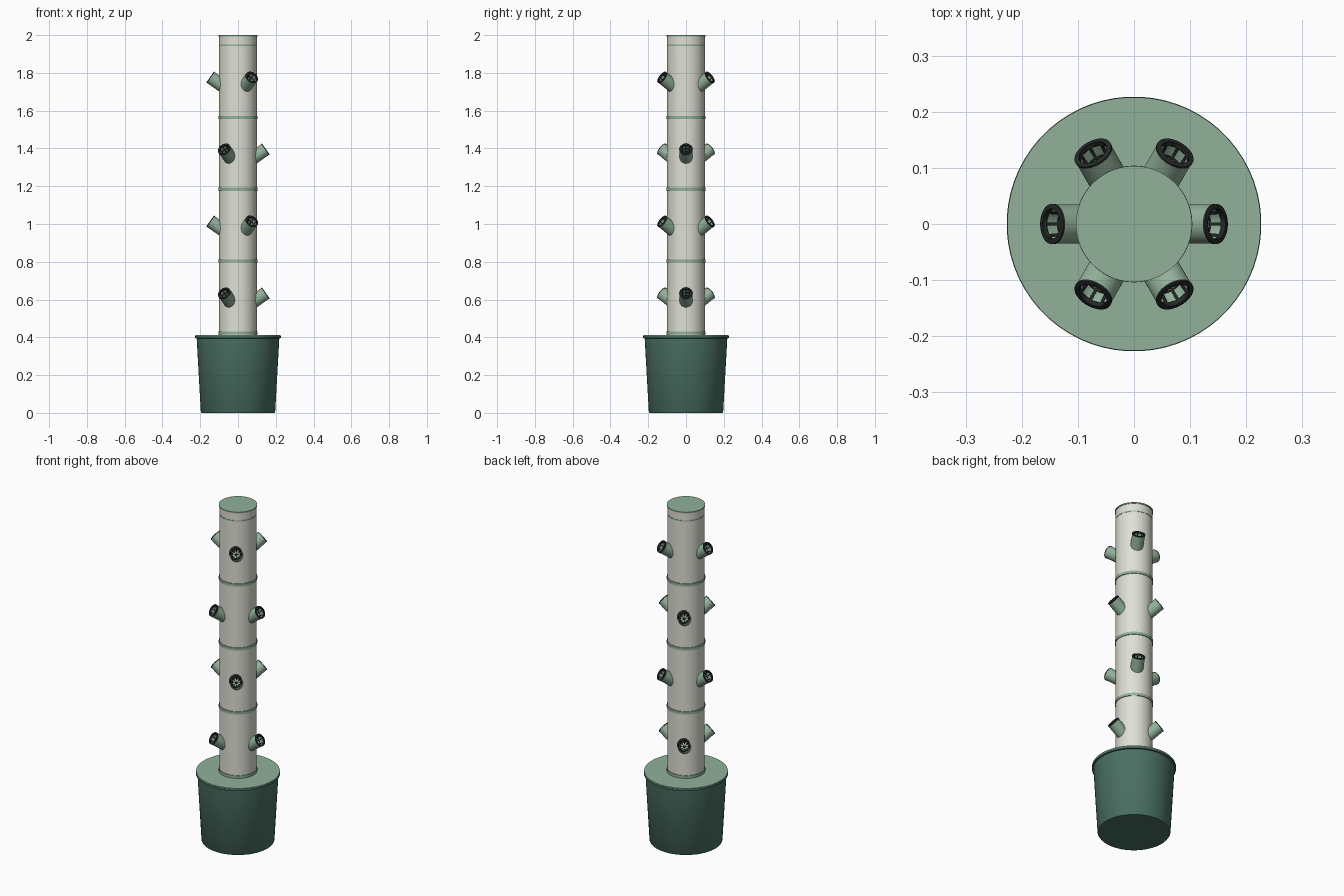
import bpy, bmesh, math
from mathutils import Matrix

cube = bpy.data.objects.get("Cube")
if cube:
    bpy.data.objects.remove(cube, do_unlink=True)


def material(name, rgb):
    lin = [((c / 255 + 0.055) / 1.055) ** 2.4 for c in rgb] + [1.0]
    m = bpy.data.materials.new(name)
    m.use_nodes = True
    m.diffuse_color = lin
    m.node_tree.nodes["Principled BSDF"].inputs["Base Color"].default_value = lin
    return m


CREAM = material("cream", (222, 223, 212))
SAGE = material("sage green", (146, 177, 154))
POT = material("deep green", (74, 112, 98))
BLACK = material("charcoal", (36, 41, 39))


def link(name, mesh, matrix=None):
    ob = bpy.data.objects.new(name, mesh)
    bpy.context.collection.objects.link(ob)
    if matrix:
        ob.matrix_world = matrix
    return ob


def smooth(ob):
    bpy.ops.object.select_all(action='DESELECT')
    ob.select_set(True)
    bpy.context.view_layer.objects.active = ob
    bpy.ops.object.shade_smooth_by_angle(angle=math.radians(35))


def lathe(name, profile, mat, segs=64, closed=False, skip=None):
    """Turn (radius, height) points about z; skip(row, seg) leaves openings."""
    bm = bmesh.new()
    rings = []
    for r, z in profile:
        angles = [math.tau * (s - 0.5) / segs for s in range(segs)]
        rings.append([bm.verts.new((r * math.cos(a), r * math.sin(a), z)) for a in angles])
    if closed:
        rings.append(rings[0])
    for row, (a, b) in enumerate(zip(rings, rings[1:])):
        for s in range(segs):
            if not (skip and skip(row, s)):
                t = (s + 1) % segs
                bm.faces.new((a[s], a[t], b[t], b[s]))
    bmesh.ops.remove_doubles(bm, verts=bm.verts, dist=1e-5)
    bmesh.ops.recalc_face_normals(bm, faces=bm.faces)
    mesh = bpy.data.meshes.new(name)
    bm.to_mesh(mesh)
    bm.free()
    mesh.materials.append(mat)
    ob = link(name, mesh)
    smooth(ob)
    return ob


def disc(name, r, z0, z1, mat):
    return lathe(name, [(0, z0), (r, z0), (r, z1), (0, z1)], mat)


# Reservoir pot and its lid
lathe("reservoir_pot", [(0, 0), (0.194, 0), (0.197, 0.004), (0.219, 0.395),
                        (0.227, 0.396), (0.227, 0.408), (0, 0.408)], POT)
disc("reservoir_lid", 0.226, 0.408, 0.412, SAGE)

# Tower column, joint rings and cap
column = disc("tower_column", 0.1, 0.41, 1.995, CREAM)
PITCH = 0.381
for i in range(4):
    z = 0.422 + PITCH * i
    disc(f"joint_ring_{i + 1}", 0.104, z - 0.008, z + 0.008, SAGE)
disc("upper_seam", 0.1012, 1.943, 1.949, SAGE)
disc("top_cap", 0.1035, 1.993, 2.0, SAGE)

# Planting port: hollow tube, lip and slotted basket, each around local z
tube = lathe("port_tube", [(0, -0.09), (0.035, -0.09), (0.035, 0), (0.032, 0),
                           (0.032, -0.087), (0, -0.087)], SAGE, 48)
lip = lathe("basket_lip", [(0.036, -0.002), (0.036, 0.002), (0.034, 0.003),
                           (0.027, 0.003), (0.027, -0.002)], BLACK, 48, closed=True)
basket = lathe("basket", [(0.031, 0), (0.030, -0.008), (0.0275, -0.029),
                          (0.027, -0.032), (0.024, -0.052), (0.021, -0.054),
                          (0.007, -0.054), (0, -0.054)], BLACK, 32,
               skip=lambda row, s: row in (1, 3, 5) and s % 4 != 0)
wall = basket.modifiers.new("wall", 'SOLIDIFY')
wall.thickness = 0.002

# Three ports per tier, every other tier turned by half a step
spots = []
for tier in range(4):
    for k in range(3):
        turn = Matrix.Rotation(math.radians(120 * k + 60 * (tier % 2)), 4, 'Z')
        place = Matrix.Translation((0.145, 0, 0.633 + PITCH * tier))
        spots.append(turn @ place @ Matrix.Rotation(math.radians(55), 4, 'Y'))

# Bore the column where the ports enter it
bm = bmesh.new()
for spot in spots:
    bmesh.ops.create_cone(bm, cap_ends=True, segments=48, radius1=0.0335, radius2=0.0335,
                          depth=0.12, matrix=spot @ Matrix.Translation((0, 0, -0.0285)))
mesh = bpy.data.meshes.new("port_bores")
bm.to_mesh(mesh)
bm.free()
bores = link("port_bores", mesh)
bores.hide_render = True
cut = column.modifiers.new("bores", 'BOOLEAN')
cut.operation = 'DIFFERENCE'
cut.solver = 'EXACT'
cut.object = bores
bpy.context.view_layer.update()
graph = bpy.context.evaluated_depsgraph_get()
cut_mesh = bpy.data.meshes.new_from_object(column.evaluated_get(graph))
column.modifiers.clear()
column.data = cut_mesh
bpy.data.objects.remove(bores, do_unlink=True)
smooth(column)

# Place the ports, sharing meshes
for part in (tube, lip, basket):
    base = part.name
    for i, spot in enumerate(spots):
        ob = part if i == 0 else part.copy()
        if i:
            bpy.context.collection.objects.link(ob)
        ob.matrix_world = spot
        ob.name = f"{base}_{i + 1}"
